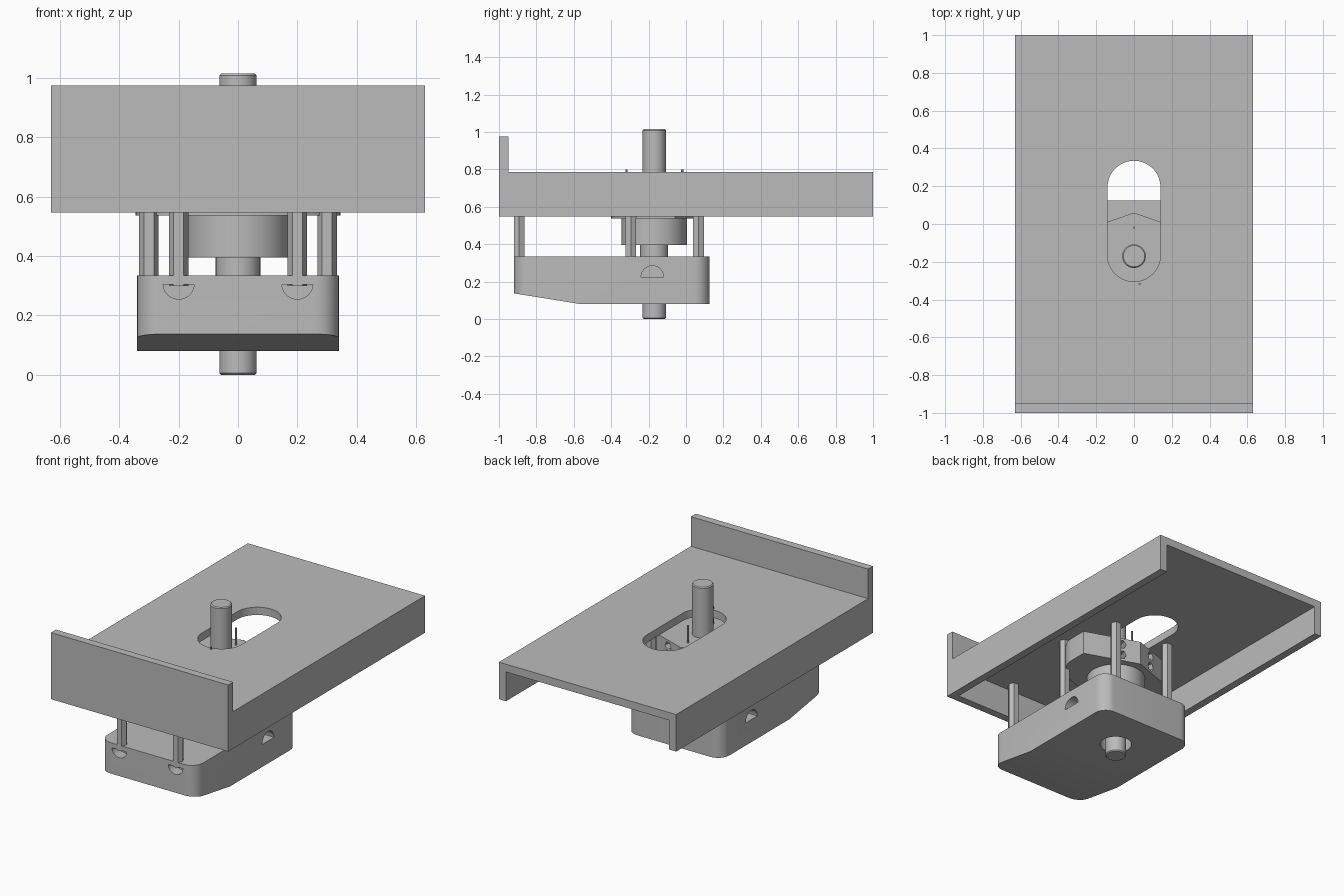
import bpy, bmesh
from math import pi, cos, sin, radians
from mathutils import Matrix, Vector

cube = bpy.data.objects.get("Cube")
if cube:
    bpy.data.objects.remove(cube, do_unlink=True)

SHAFT_Y = -0.17

grey = bpy.data.materials.new("plain grey")
grey.use_nodes = True
GREY = (0.5, 0.5, 0.5, 1)
grey.diffuse_color = GREY
grey.node_tree.nodes["Principled BSDF"].inputs["Base Color"].default_value = GREY


def finish(name, bm, smooth=False):
    bmesh.ops.recalc_face_normals(bm, faces=bm.faces)
    mesh = bpy.data.meshes.new(name)
    bm.to_mesh(mesh)
    bm.free()
    mesh.materials.append(grey)
    obj = bpy.data.objects.new(name, mesh)
    bpy.context.collection.objects.link(obj)
    if smooth:
        smooth_shade(obj)
    return obj


def smooth_shade(obj):
    bpy.ops.object.select_all(action='DESELECT')
    obj.select_set(True)
    bpy.context.view_layer.objects.active = obj
    bpy.ops.object.shade_smooth_by_angle(angle=radians(30))


def extrude(name, outline, low, high, matrix=Matrix(), smooth=False):
    """Prism of a 2D outline, from low to high along the local z axis."""
    bm = bmesh.new()
    face = bm.faces.new([bm.verts.new((x, y, low)) for x, y in outline])
    grown = bmesh.ops.extrude_face_region(bm, geom=[face])
    verts = [v for v in grown["geom"] if isinstance(v, bmesh.types.BMVert)]
    bmesh.ops.translate(bm, verts=verts, vec=(0, 0, high - low))
    bmesh.ops.transform(bm, matrix=matrix, verts=bm.verts)
    return finish(name, bm, smooth)


def box(name, x0, x1, y0, y1, z0, z1):
    return extrude(name, [(x0, y0), (x1, y0), (x1, y1), (x0, y1)], z0, z1)


def arc(cx, cy, rx, ry, start, end, steps):
    angles = [radians(start + (end - start) * i / steps) for i in range(steps + 1)]
    return [(cx + rx * cos(a), cy + ry * sin(a)) for a in angles]


def ring(x, y, r, sides):
    return arc(x, y, r, r, 0, 360, sides)[:-1]


def cut(obj, cutters):
    """Subtract the cutters, then drop them."""
    for cutter in cutters:
        mod = obj.modifiers.new("cut", 'BOOLEAN')
        mod.operation = 'DIFFERENCE'
        mod.solver = 'EXACT'
        mod.object = cutter
    bpy.context.view_layer.update()
    graph = bpy.context.evaluated_depsgraph_get()
    mesh = bpy.data.meshes.new_from_object(obj.evaluated_get(graph))
    obj.modifiers.clear()
    obj.data = mesh
    for cutter in cutters:
        bpy.data.objects.remove(cutter, do_unlink=True)
    smooth_shade(obj)


# Table: slotted top, side skirts, tall front fence, open back
top = box("table_top", -0.63, 0.63, -0.95, 1, 0.735, 0.785)
slot = arc(0, 0.195, 0.14, 0.14, 0, 180, 24) + arc(0, -0.165, 0.14, 0.14, 180, 360, 24)
cut(top, [extrude("slot_cutter", slot, 0.6, 0.9)])
box("front_fence", -0.63, 0.63, -1, -0.95, 0.547, 0.975)
for side, x in (("right", -0.63), ("left", 0.58)):
    box(side + "_skirt", x, x + 0.05, -0.95, 1, 0.547, 0.735)

# Motor housing: rounded block with a sloped front underside
W, R, FRONT, BACK = 0.34, 0.08, -0.92, 0.125
corners = [(W - R, BACK - R, 0), (R - W, BACK - R, 90),
           (R - W, FRONT + R, 180), (W - R, FRONT + R, 270)]
outline = [p for x, y, a in corners for p in arc(x, y, R, R, a, a + 90, 8)]
housing = extrude("motor_housing", outline, 0.08, 0.335)
side_on = Matrix(((0, 0, 1, 0), (1, 0, 0, 0), (0, 1, 0, 0), (0, 0, 0, 1)))
front_on = Matrix(((1, 0, 0, 0), (0, 0, 1, 0), (0, 1, 0, 0), (0, 0, 0, 1)))
cutters = [
    extrude("slope_cutter", [(-0.565, 0.08), (-1.0, -0.03), (-1.0, 0.15)], -1, 1, side_on),
    extrude("bore_cutter", ring(0, SHAFT_Y, 0.095, 32), 0, 0.5)]
for s in (-1, 1):
    cutters.append(extrude("front_hole_cutter", arc(s * 0.2, 0.305, 0.052, 0.05, 180, 360, 16),
                           -1, -0.85, front_on))
    low, high = sorted((s * 0.24, s * 0.5))
    cutters.append(extrude("side_hole_cutter", arc(-0.18, 0.225, 0.06, 0.06, 0, 180, 16),
                           low, high, side_on))
cut(housing, cutters)

# Hexagonal posts between housing and table
for x, y in ((0.2, -0.892), (0.3, -0.295), (0.2, 0.067)):
    for s in (-1, 1):
        extrude("post", ring(s * x, y, 0.033, 6), 0.3, 0.735)

# Spindle with chamfered ends, sleeve and collar
bm = bmesh.new()
bmesh.ops.create_cone(bm, cap_ends=True, segments=40, radius1=0.0625, radius2=0.0625,
                      depth=1.015, matrix=Matrix.Translation((0, SHAFT_Y, 0.5075)))
rims = [e for e in bm.edges if abs(e.verts[0].co.z - e.verts[1].co.z) < 0.01]
bmesh.ops.bevel(bm, geom=rims, offset=0.006, segments=1, affect='EDGES')
finish("spindle", bm, True)
extrude("spindle_sleeve", ring(0, SHAFT_Y, 0.075, 32), 0.2, 0.4, smooth=True)
extrude("collar", ring(0, SHAFT_Y, 0.175, 48), 0.395, 0.55, smooth=True)

# Clamp block above the collar: curved front, pointed back with nut pockets
PEAK, SHOULDER = Vector((0, 0.06, 0)), Vector((0.345, -0.06, 0))
outline = arc(0, SHAFT_Y, 0.345, 0.23, 180, 360, 32)
outline += [SHOULDER.xy, PEAK.xy, (-SHOULDER.x, SHOULDER.y)]
clamp = extrude("clamp_block", outline, 0.537, 0.69)
pockets = []
for s in (-1, 1):
    shoulder = Vector((s * SHOULDER.x, SHOULDER.y, 0))
    normal = Vector((s * (PEAK.y - SHOULDER.y), SHOULDER.x, 0)).normalized()
    turn = normal.to_track_quat('Z', 'Y').to_matrix().to_4x4()
    for z in (0.578, 0.65):
        spot = PEAK.lerp(shoulder, 0.33) + Vector((0, 0, z))
        pockets.append(extrude("pocket_cutter", ring(0, 0, 0.03, 6), -0.06, 0.05,
                               Matrix.Translation(spot) @ turn))
cut(clamp, pockets)

# Thin pins rising through the slot
for x, y in ((0, -0.02), (0.03, -0.318)):
    extrude("pin", ring(x, y, 0.006, 10), 0.6, 0.8, smooth=True)
